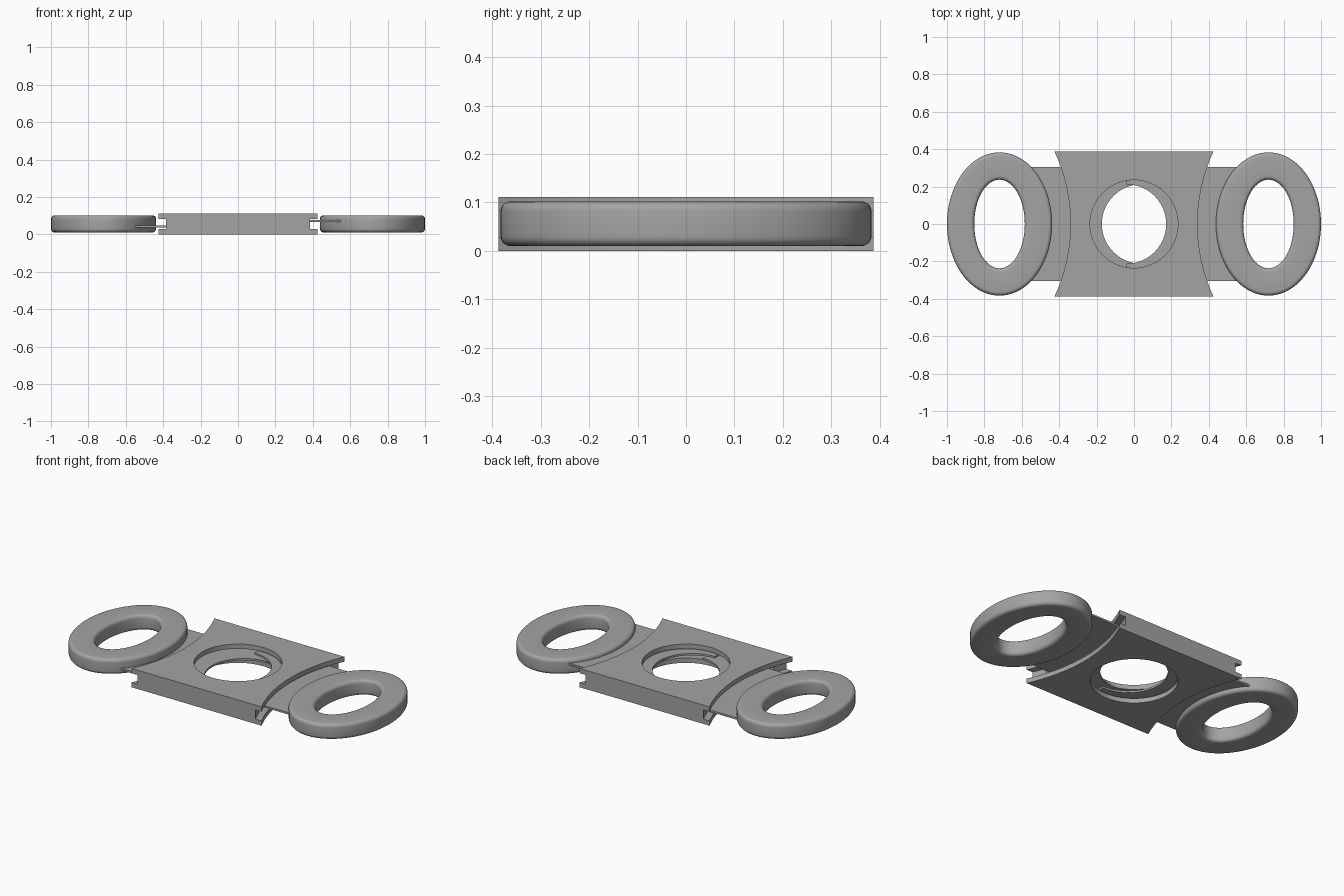
import bpy
import math

cube = bpy.data.objects.get("Cube")
if cube:
    bpy.data.objects.remove(cube, do_unlink=True)

steel = bpy.data.materials.new("brushed grey")
steel.use_nodes = True
GREY = (0.37, 0.37, 0.37, 1)
steel.diffuse_color = GREY
steel.node_tree.nodes["Principled BSDF"].inputs["Base Color"].default_value = GREY

HALF_Y = 0.387      # half depth of the body
HOLE_R = 0.235      # opening in the body plates
BLADE_Y = 0.305     # half depth of the blades


def smooth(obj):
    bpy.ops.object.select_all(action='DESELECT')
    obj.select_set(True)
    bpy.context.view_layer.objects.active = obj
    bpy.ops.object.shade_smooth_by_angle(angle=math.radians(35))


def arc(cx, radius, start, end, steps):
    """Points on a circle centred on the x axis, angles in degrees."""
    angles = [math.radians(start + (end - start) * i / steps) for i in range(steps + 1)]
    return [(cx + radius * math.cos(a), radius * math.sin(a)) for a in angles]


def slab(name, outlines, z0, z1):
    """Flat plate from closed outlines; inner outlines become holes."""
    curve = bpy.data.curves.new(name, 'CURVE')
    curve.dimensions = '2D'
    curve.fill_mode = 'BOTH'
    curve.extrude = (z1 - z0) / 2
    for outline in outlines:
        spline = curve.splines.new('POLY')
        spline.points.add(len(outline) - 1)
        for point, (x, y) in zip(spline.points, outline):
            point.co = (x, y, 0, 1)
        spline.use_cyclic_u = True
    source = bpy.data.objects.new(name, curve)
    bpy.context.collection.objects.link(source)
    bpy.context.view_layer.update()
    mesh = bpy.data.meshes.new_from_object(
        source.evaluated_get(bpy.context.evaluated_depsgraph_get()))
    bpy.data.objects.remove(source, do_unlink=True)
    mesh.name = name
    obj = bpy.data.objects.new(name, mesh)
    bpy.context.collection.objects.link(obj)
    obj.location.z = (z0 + z1) / 2
    mesh.materials.clear()
    mesh.materials.append(steel)
    smooth(obj)
    return obj


def edge_x(y):
    """Concave end of the body."""
    return 1.263 - math.sqrt(0.923 ** 2 - y * y)


def body_outline(y0, y1, inset, steps):
    ys = [y0 + (y1 - y0) * i / steps for i in range(steps + 1)]
    right = [(edge_x(y) - inset, y) for y in ys]
    return right + [(-x, y) for x, y in reversed(right)]


# Top and bottom body plates with the round opening
opening = arc(0, HOLE_R, 0, 360, 64)[:-1]
plate = body_outline(-HALF_Y, HALF_Y, 0, 32)
slab("bottom_plate", [plate, opening], 0, 0.028)
slab("top_plate", [plate, opening], 0.083, 0.111)

# Rails along the front and back, holding the plates apart
slab("front_rail", [body_outline(-HALF_Y, -0.31, 0.04, 6)], 0.028, 0.083)
slab("back_rail", [body_outline(0.31, HALF_Y, 0.04, 6)], 0.028, 0.083)


def finger_ring(name, cx):
    """Oval ring swept from a rounded rectangle."""
    r, hw, hh, sides = 0.02, 0.073, 0.046, 80
    profile = []
    for k, (sx, sz) in enumerate([(1, 1), (-1, 1), (-1, -1), (1, -1)]):
        for i in range(6):
            a = math.radians(90 * k + 18 * i)
            profile.append((sx * (hw - r) + r * math.cos(a),
                            sz * (hh - r) + r * math.sin(a)))
    n = len(profile)
    verts, faces = [], []
    for s in range(sides):
        a = math.tau * s / sides
        for d, z in profile:
            verts.append((cx + (0.208 + d) * math.cos(a),
                          (0.31 + d) * math.sin(a), 0.056 + z))
        t = (s + 1) % sides
        for i in range(n):
            j = (i + 1) % n
            faces.append((s * n + i, t * n + i, t * n + j, s * n + j))
    mesh = bpy.data.meshes.new(name)
    mesh.from_pydata(verts, [], faces)
    mesh.materials.append(steel)
    obj = bpy.data.objects.new(name, mesh)
    bpy.context.collection.objects.link(obj)
    smooth(obj)


# Sliding blades, each with a hollow cutting edge, and their finger rings
for side, sign, z in (("left", 1, 0.066), ("right", -1, 0.036)):
    blade = [(0.565, -BLADE_Y), (0.565, BLADE_Y), (-0.04, BLADE_Y)]
    blade += arc(-0.04, 0.212, 90, -90, 40)
    blade.append((-0.04, -BLADE_Y))
    slab(side + "_blade", [[(sign * x, y) for x, y in blade]], z, z + 0.011)
    finger_ring(side + "_finger_ring", sign * 0.719)
